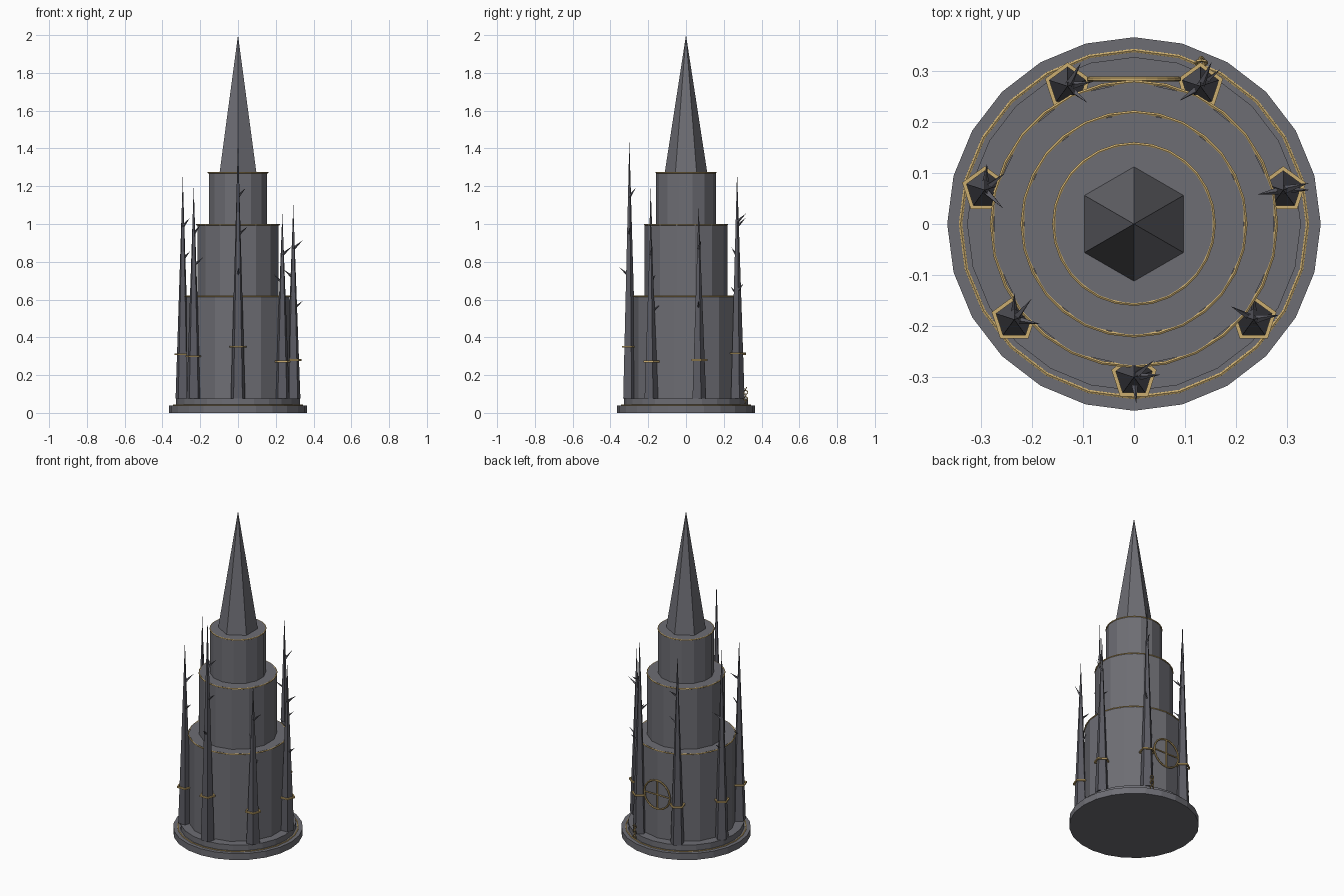
import bpy, bmesh, math
from mathutils import Vector, Matrix

if "Cube" in bpy.data.objects:
    bpy.data.objects.remove(bpy.data.objects["Cube"])

TAU = 2 * math.pi


def material(name, rgb):
    m = bpy.data.materials.new(name)
    m.diffuse_color = (*rgb, 1)
    m.use_nodes = True
    m.node_tree.nodes["Principled BSDF"].inputs["Base Color"].default_value = m.diffuse_color
    return m


STONE = material("grey stone", (0.155, 0.155, 0.175))
DARK = material("dark stone", (0.105, 0.105, 0.125))
GOLD = material("gold", (0.60, 0.42, 0.16))


def finish(bm, name, mat):
    bmesh.ops.recalc_face_normals(bm, faces=bm.faces)
    me = bpy.data.meshes.new(name)
    bm.to_mesh(me)
    bm.free()
    me.materials.append(mat)
    ob = bpy.data.objects.new(name, me)
    bpy.context.collection.objects.link(ob)
    return ob


def add_cone(bm, sides, r1, r2, start, direction, length):
    """Cone or prism from start along direction, first corner towards +y when upright."""
    d = Vector(direction).normalized()
    tilt = Vector((0, 0, 1)).rotation_difference(d).to_matrix().to_4x4()
    made = bmesh.ops.create_cone(bm, cap_ends=True, segments=sides, radius1=r1,
                                 radius2=r2, depth=length)["verts"]
    # turn so that a corner lies on +y
    a = math.atan2(made[0].co.y, made[0].co.x)
    turn = Matrix.Rotation(math.pi / 2 - a, 4, 'Z')
    m = Matrix.Translation(Vector(start) + d * length / 2) @ tilt @ turn
    bmesh.ops.transform(bm, matrix=m, verts=made)


def add_ring(bm, major, minor, seg, matrix, sides=6):
    """Ring around z, placed by matrix, first corner towards +y."""
    rows = []
    for i in range(seg):
        a = math.pi / 2 + TAU * i / seg
        row = []
        for j in range(sides):
            b = TAU * (j + 0.5) / sides
            r = major + minor * math.cos(b)
            row.append(bm.verts.new(matrix @ Vector(
                (r * math.cos(a), r * math.sin(a), minor * math.sin(b)))))
        rows.append(row)
    for i in range(seg):
        p, q = rows[i], rows[(i + 1) % seg]
        for j in range(sides):
            k = (j + 1) % sides
            bm.faces.new((p[j], q[j], q[k], p[k]))


def drum(name, sides, r, z0, z1, mat, r2=None):
    bm = bmesh.new()
    add_cone(bm, sides, r, r if r2 is None else r2, (0, 0, z0), (0, 0, 1), z1 - z0)
    return finish(bm, name, mat)


def band(name, r, minor, seg, z):
    bm = bmesh.new()
    add_ring(bm, r, minor, seg, Matrix.Translation((0, 0, z)))
    return finish(bm, name, GOLD)


# Stepped base
drum("base_plate", 24, 0.366, 0, 0.04, STONE)
drum("base_step", 24, 0.327, 0.04, 0.075, STONE)
band("base_band", 0.34, 0.004, 24, 0.041)

# Three tower tiers, each with a gold band at its top edge
for label, r, z0, z1 in (("lower", 0.28, 0.075, 0.62),
                         ("middle", 0.22, 0.62, 1.0),
                         ("upper", 0.158, 1.0, 1.275)):
    drum(label + "_tier", 14, r, z0, z1, STONE)
    band(label + "_band", r - 0.001, 0.004, 28, z1 - 0.003)

# Six-sided roof spire
drum("roof_spire", 6, 0.112, 1.275, 2.0, STONE, 0)

# Seven thorny spikes around the tower: height, thorn directions in degrees
SPIKES = ((1.45, (-85, 5, 40)), (1.06, (90, 150, 10)), (1.10, (0, 190, 15)),
          (1.28, (40, 215, 65)), (1.25, (-40, 10, 60)), (1.25, (85, 40, -45)),
          (1.20, (90, -10, 50)))
for i, (h, thorns) in enumerate(SPIKES):
    a = -math.pi / 2 + TAU * i / 7
    x, y = 0.3 * math.cos(a), 0.3 * math.sin(a)
    z0 = 0.075
    bm = bmesh.new()
    add_cone(bm, 5, 0.04, 0, (x, y, z0), (0, 0, 1), h - z0)
    for f, deg in zip((0.50, 0.65, 0.79), thorns):
        t = math.radians(deg)
        add_cone(bm, 4, 0.009, 0, (x, y, h * f),
                 (math.cos(t), math.sin(t), 0.85), 0.068)
    finish(bm, "spike_%d" % (i + 1), DARK)
    bm = bmesh.new()
    add_ring(bm, 0.042, 0.0065, 5,
             Matrix.Translation((x, y, z0 + 0.2 * (h - z0))), 4)
    finish(bm, "spike_collar_%d" % (i + 1), GOLD)

# Gold wheel with a cross on the back wall
bm = bmesh.new()
upright = Matrix.Translation((0, 0.284, 0.345)) @ Matrix.Rotation(math.pi / 2, 4, 'X')
add_ring(bm, 0.088, 0.005, 24, upright)
add_cone(bm, 6, 0.004, 0.004, (0, 0.284, 0.257), (0, 0, 1), 0.176)
add_cone(bm, 6, 0.004, 0.004, (-0.088, 0.284, 0.345), (1, 0, 0), 0.176)
finish(bm, "wall_wheel", GOLD)

# Short hanging chain beside the back spike
bm = bmesh.new()
for i in range(5):
    m = Matrix.Translation((0.132, 0.316, 0.058 + 0.017 * i))
    m = m @ Matrix.Rotation(math.pi / 2 * (i % 2), 4, 'Z')
    m = m @ Matrix.Rotation(math.radians(65), 4, 'X')
    add_ring(bm, 0.011, 0.003, 8, m, 4)
finish(bm, "chain", GOLD)
